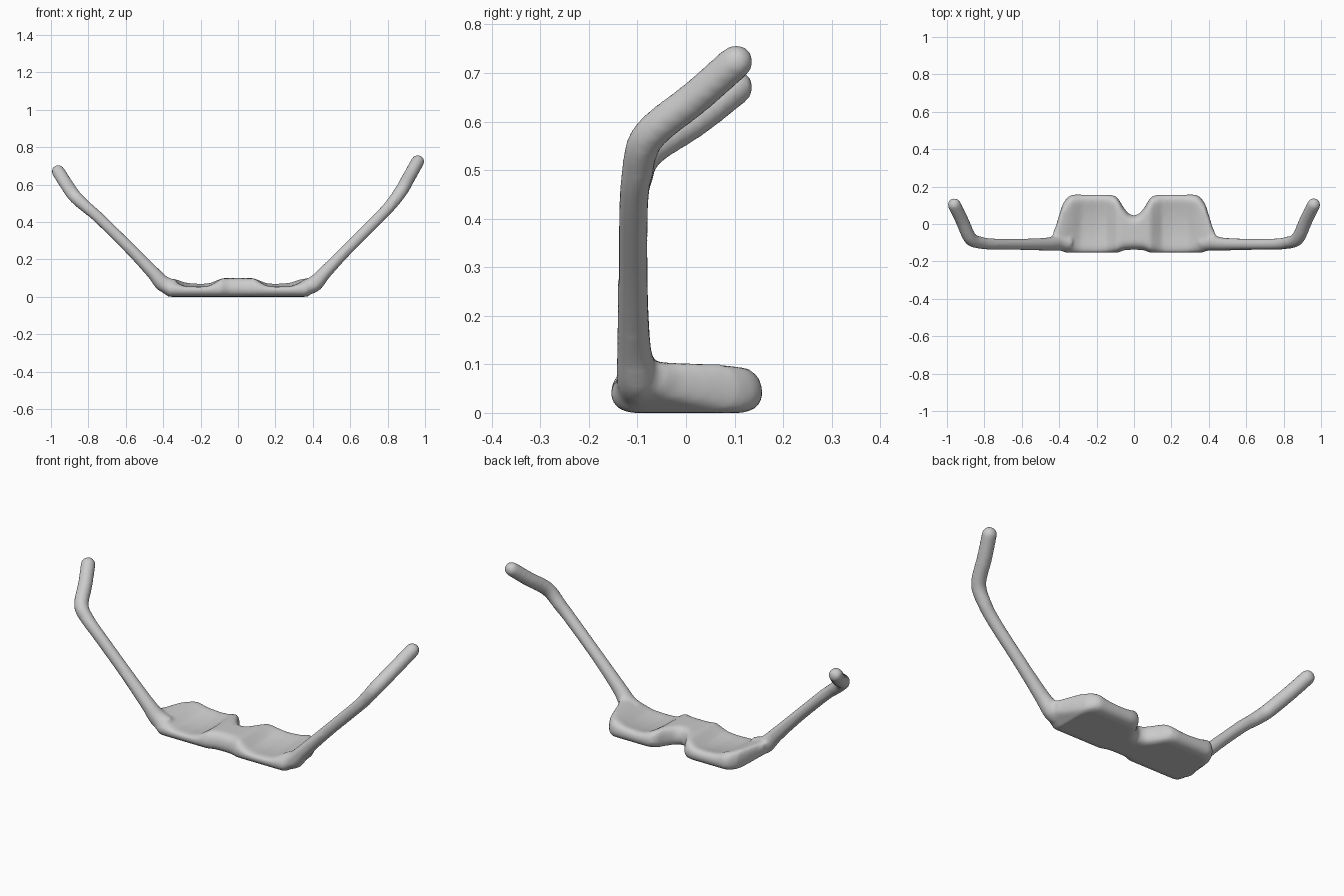
import bpy, bmesh, math
from mathutils import Vector

if "Cube" in bpy.data.objects:
    bpy.data.objects.remove(bpy.data.objects["Cube"])


def loft(bm, rings):
    """Skin a list of equal-length point rings and cap both ends."""
    vs = [[bm.verts.new(p) for p in r] for r in rings]
    n = len(vs[0])
    for a, b in zip(vs, vs[1:]):
        for i in range(n):
            bm.faces.new((a[i], a[(i + 1) % n], b[(i + 1) % n], b[i]))
    bm.faces.new(vs[0][::-1])
    bm.faces.new(vs[-1])


def spline(pts, steps):
    """Catmull-Rom through points of any dimension."""
    p = [Vector(q) for q in pts]
    p = [2 * p[0] - p[1]] + p + [2 * p[-1] - p[-2]]
    out = []
    for i in range(1, len(p) - 2):
        a, b, c, d = p[i - 1:i + 3]
        for k in range(steps):
            t = k / steps
            out.append(0.5 * (2 * b + (c - a) * t + (2 * a - 5 * b + 4 * c - d) * t * t
                              + (3 * b - a - 3 * c + d) * t ** 3))
    return out + [p[-2]]


def lerp_table(table, x):
    for (x0, y0), (x1, y1) in zip(table, table[1:]):
        if x <= x1:
            return y0 + (y1 - y0) * (x - x0) / (x1 - x0)
    return table[-1][1]


# Lens plate profiles against |x|: back edge, front edge, rim heights, dish depth
BACK = [(0, .045), (.03, .056), (.06, .095), (.08, .13), (.10, .15), (.13, .158), (.33, .158),
        (.355, .145), (.38, .11), (.40, .05), (.42, -.02), (.45, -.06)]
FRONT = [(0, -.138), (.05, -.14), (.09, -.155), (.36, -.155), (.41, -.138), (.45, -.13)]
RIM_F = [(0, .10), (.09, .098), (.15, .066), (.2, .059), (.29, .062), (.36, .085), (.40, .105), (.45, .12)]
RIM_B = [(0, .10), (.09, .10), (.15, .083), (.2, .079), (.27, .085), (.33, .1), (.45, .105)]
DISH = [(0, 0), (.08, 0), (.15, .018), (.28, .018), (.36, 0), (.45, 0)]


def plate_ring(x):
    a = abs(x)
    y0, y1 = lerp_table(FRONT, a), lerp_table(BACK, a)
    yc, hy = (y0 + y1) / 2, (y1 - y0) / 2
    rf, rb, dish = lerp_table(RIM_F, a), lerp_table(RIM_B, a), lerp_table(DISH, a)
    lift = max(0, a - .37) * .7
    e = max(0, 1 - .045 / hy)
    top, bottom = [], []
    n = 20
    for k in range(n + 1):
        v = math.sin(math.pi * (k / n - .5))
        f = math.sqrt(max(0, 1 - (max(0, abs(v) - e) / (1 - e)) ** 2))
        zt = rf + (rb - rf) * (v + 1) / 2 - dish * (1 - v * v)
        zm = .04 + lift
        top.append((x, yc + hy * v, zm + (zt - zm) * f))
        bottom.append((x, yc + hy * v, zm + (lift - zm) * f))
    return top + bottom[-2:0:-1]


bm = bmesh.new()
loft(bm, [plate_ring(i / 100) for i in range(-43, 44)])


# Side arms: x, y, z, radius; the two sides bend at slightly different heights
def arm(side, pts):
    path = spline(pts, 8)
    first, last = path[0], path[-1]
    rings = []
    for i, q in enumerate(path):
        a, b = path[max(0, i - 1)], path[min(len(path) - 1, i + 1)]
        t = (b - a).to_3d().normalized()
        u = t.cross(Vector((1, 0, -1))).normalized()
        w = t.cross(u)
        rings.append((q.to_3d(), t, u, w, q[3]))
    # rounded tip
    c, t, u, w, r = rings[-1]
    for k in range(1, 6):
        g = math.radians(16 * k)
        rings.append((c + t * r * math.sin(g), t, u, w, r * math.cos(g)))
    loft(bm, [[Vector((side * p.x, p.y, p.z)) for p in
               (c + (u * math.cos(h * math.pi / 8) + w * math.sin(h * math.pi / 8)) * r
                for h in range(16))] for c, t, u, w, r in rings])


arm(1, [(.36, -.1, .05, .042), (.41, -.1, .07, .044), (.47, -.107, .135, .036), (.6, -.109, .27, .031),
        (.75, -.108, .42, .031), (.82, -.1, .495, .033), (.875, -.077, .57, .036),
        (.92, .02, .65, .036), (.961, .103, .723, .036)])
arm(-1, [(.34, -.1, .05, .042), (.40, -.1, .07, .044), (.46, -.107, .135, .036), (.6, -.109, .28, .031),
         (.75, -.108, .427, .031), (.82, -.1, .487, .033), (.875, -.077, .54, .036),
         (.92, .02, .605, .036), (.961, .103, .67, .036)])

bmesh.ops.recalc_face_normals(bm, faces=bm.faces)
me = bpy.data.meshes.new("glasses_frame")
bm.to_mesh(me)
ob = bpy.data.objects.new("glasses_frame", me)
bpy.context.collection.objects.link(ob)

# Fuse the parts into one soft surface
rm = ob.modifiers.new("fuse", 'REMESH')
rm.mode = 'VOXEL'
rm.voxel_size = .01
rm.use_smooth_shade = True
sm = ob.modifiers.new("soften", 'SMOOTH')
sm.factor = .5
sm.iterations = 6
